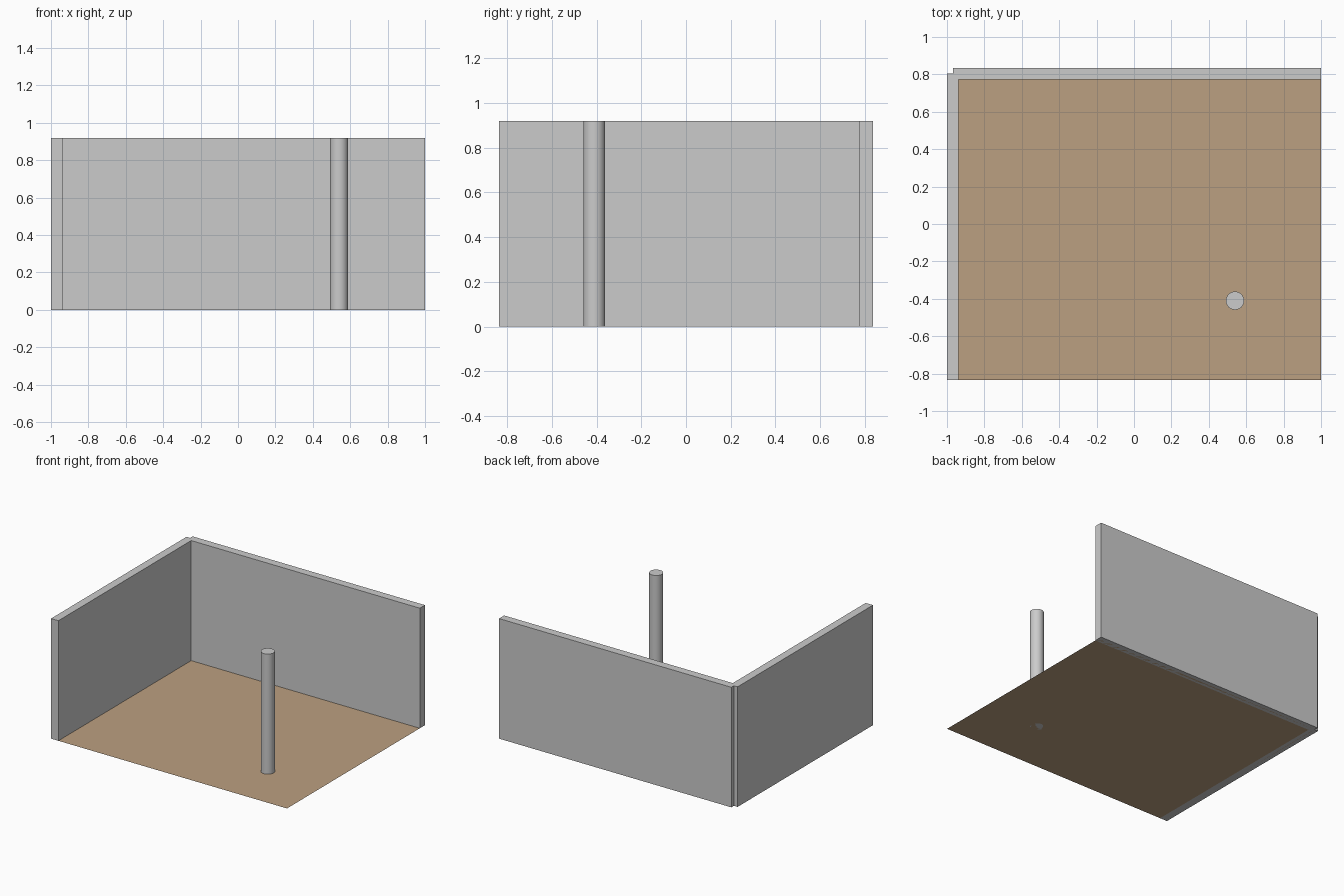
import bpy
import math

if "Cube" in bpy.data.objects:
    bpy.data.objects.remove(bpy.data.objects["Cube"])

H = 0.92             # wall and column height
T = 0.062            # wall thickness
X0, X1 = -0.969, 1.0     # left wall centreline, right end
Y0, Y1 = -0.835, 0.804   # front end, back wall centreline


def box(name, x0, x1, y0, y1, z0, z1):
    bpy.ops.mesh.primitive_cube_add(
        size=1, location=((x0 + x1) / 2, (y0 + y1) / 2, (z0 + z1) / 2))
    ob = bpy.context.object
    ob.name = name
    ob.scale = (x1 - x0, y1 - y0, z1 - z0)
    bpy.ops.object.transform_apply(location=False, rotation=False, scale=True)
    return ob


# Walls, each ending on the other's centreline so the outer corner is notched
box("left_wall", X0 - T / 2, X0 + T / 2, Y0, Y1, 0, H)
box("back_wall", X0, X1, Y1 - T / 2, Y1 + T / 2, 0, H)

# Floor, a single sheet reaching the wall centrelines
bpy.ops.mesh.primitive_plane_add(size=1, location=((X0 + X1) / 2, (Y0 + Y1) / 2, 0))
floor = bpy.context.object
floor.name = "floor"
floor.scale = (X1 - X0, Y1 - Y0, 1)
bpy.ops.object.transform_apply(location=False, rotation=False, scale=True)
wood = bpy.data.materials.new("floor_brown")
wood.diffuse_color = (0.50, 0.35, 0.22, 1)
wood.use_nodes = True
wood.node_tree.nodes["Principled BSDF"].inputs["Base Color"].default_value = wood.diffuse_color
floor.data.materials.append(wood)

# Free-standing round column
bpy.ops.mesh.primitive_cylinder_add(
    vertices=32, radius=0.049, depth=H, location=(0.54, -0.41, H / 2))
bpy.context.object.name = "column"
bpy.ops.object.shade_smooth_by_angle(angle=math.radians(30))
